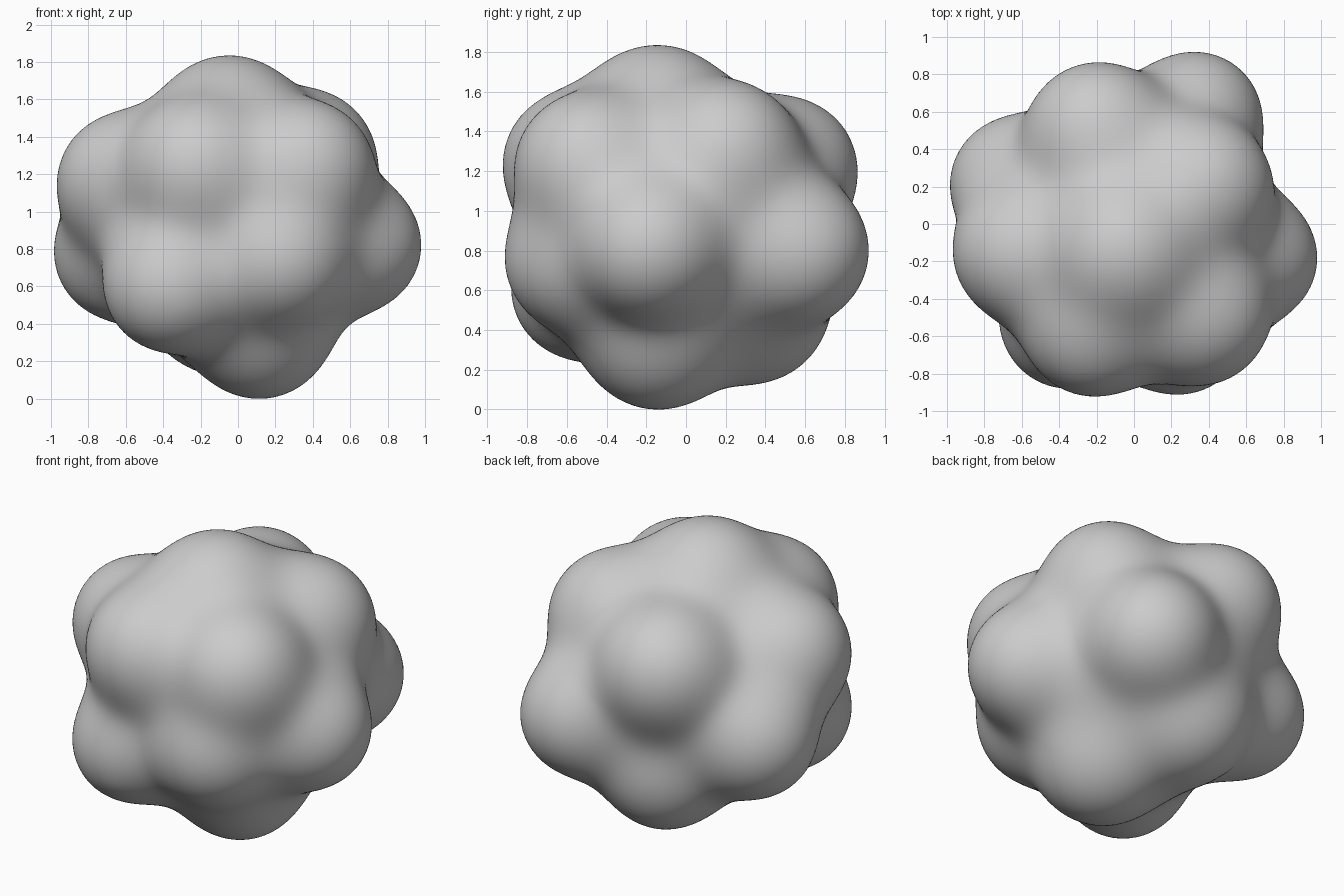
import bpy, bmesh, math
from mathutils import Vector

if "Cube" in bpy.data.objects:
    bpy.data.objects.remove(bpy.data.objects["Cube"])

CENTRE = Vector((0, 0, 0.93))
BLEND = 0.085         # softness of the valleys between lobes
TRIM = 0.012          # radius taken off to offset the swelling of the blend

# lobes: x, y, z, radius
LOBES = [
    (-0.05, -0.15, 1.47, 0.40),   # top
    (-0.22, -0.56, 1.26, 0.38),   # front upper left
    (0.36, -0.49, 1.25, 0.38),    # front upper right
    (0.37, 0.20, 1.31, 0.375),    # back upper right
    (-0.20, 0.50, 1.23, 0.38),    # back upper
    (-0.60, -0.15, 1.18, 0.385),  # left upper
    (-0.63, 0.22, 0.80, 0.37),    # left lower
    (0.64, -0.18, 0.84, 0.36),    # right
    (0.33, 0.57, 0.82, 0.37),     # back right
    (-0.36, -0.52, 0.63, 0.375),  # front lower left
    (0.24, -0.57, 0.77, 0.355),   # front lower right
    (0.12, -0.15, 0.40, 0.39),    # bottom
    (-0.10, 0.35, 0.52, 0.37),    # back lower
    (0.0, 0.0, 0.93, 0.69),       # core filling the gaps
]
BALLS = [(Vector(l[:3]), l[3] - TRIM) for l in LOBES]


def distance(p):
    """Smoothly blended distance to all lobes."""
    total = sum(math.exp(-((p - c).length - r) / BLEND) for c, r in BALLS)
    return -BLEND * math.log(total)


# lumpy cluster: a fine ball shrink-wrapped radially onto the blended lobes
bm = bmesh.new()
bmesh.ops.create_icosphere(bm, subdivisions=6, radius=1)
for v in bm.verts:
    direction = v.co.normalized()
    reach = 1.15
    for _ in range(24):
        d = distance(CENTRE + direction * reach)
        reach -= d
        if abs(d) < 0.001:
            break
    v.co = CENTRE + direction * reach

# relax the creases, then stand it on the floor
for _ in range(10):
    bmesh.ops.smooth_vert(bm, verts=bm.verts, factor=0.5,
                          use_axis_x=True, use_axis_y=True, use_axis_z=True)
low = min(v.co.z for v in bm.verts)
for v in bm.verts:
    v.co.z -= low
for f in bm.faces:
    f.smooth = True

mesh = bpy.data.meshes.new("lumpy_cluster")
bm.to_mesh(mesh)
bm.free()
cluster = bpy.data.objects.new("lumpy_cluster", mesh)
bpy.context.collection.objects.link(cluster)
